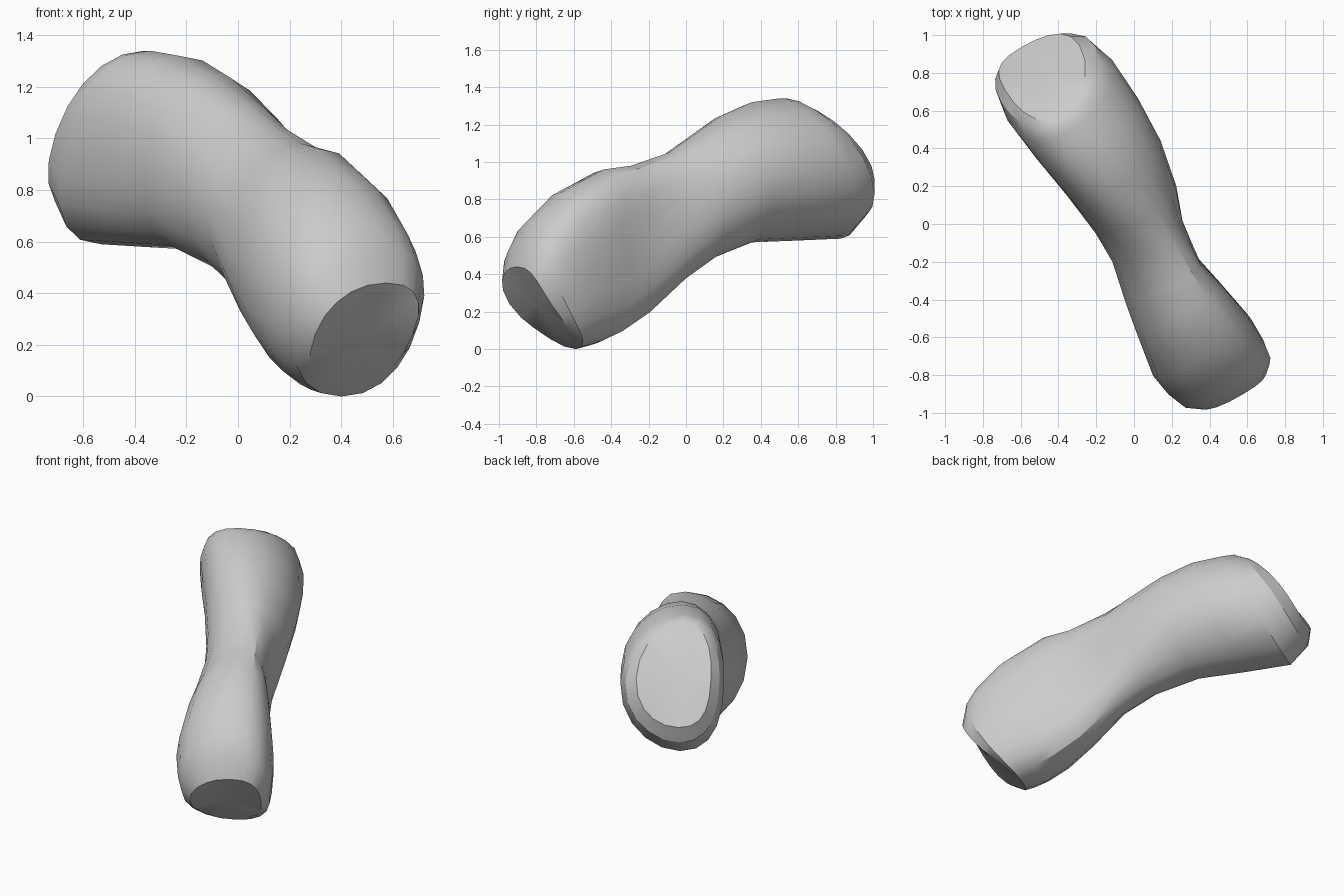
import bpy, bmesh, math
from mathutils import Vector

cube = bpy.data.objects.get("Cube")
if cube:
    bpy.data.objects.remove(cube)

# Horizontal direction of the bone and the direction across it
ALONG = Vector((-0.506, 0.862, 0))
ACROSS = Vector((0.862, 0.506, 0))
SIDES = 20

# Slanted rings: top (along, height), bottom (along, height), side limits,
# sideways bend of crest and keel, bulge of the flanks along the bone, squareness
RINGS = [
    ((-1.07, 0.44), (-0.76, 0.04), (-0.22, 0.22), 0.04, -0.05, 2.3),
    ((-1.03, 0.58), (-0.71, 0.00), (-0.275, 0.27), 0.05, -0.06, 2.2),
    ((-0.96, 0.69), (-0.66, 0.01), (-0.30, 0.28), 0.05, -0.06, 2.2),
    ((-0.79, 0.84), (-0.58, 0.03), (-0.32, 0.28), 0.06, -0.06, 2.2),
    ((-0.54, 0.96), (-0.47, 0.08), (-0.28, 0.235), 0.07, 0, 2.4),
    ((-0.38, 0.98), (-0.30, 0.18), (-0.25, 0.20), 0.09, 0, 2.2),
    ((-0.15, 1.05), (-0.08, 0.36), (-0.20, 0.23), 0.06, 0, 2.0),
    ((0.00, 1.13), (0.12, 0.48), (-0.20, 0.295), 0.00, 0, 2.0),
    ((0.22, 1.25), (0.40, 0.57), (-0.23, 0.345), -0.05, 0, 2.0),
    ((0.42, 1.32), (0.70, 0.58), (-0.27, 0.355), -0.06, 0, 2.1),
    ((0.60, 1.34), (0.98, 0.59), (-0.30, 0.34), -0.06, 0.02, 2.1),
    ((0.65, 1.34), (1.09, 0.70), (-0.28, 0.30), -0.05, 0.05, 2.1),
    ((0.69, 1.32), (1.11, 0.81), (-0.23, 0.23), -0.04, 0.06, 2.2),
]


def power(value, squareness):
    return math.copysign(abs(value) ** (2 / squareness), value)


def ring_points(top, bottom, limits, bend, bulge, squareness):
    top, bottom = Vector(top), Vector(bottom)
    middle, half = (top + bottom) / 2, (top - bottom) / 2
    centre, reach = sum(limits) / 2, (limits[1] - limits[0]) / 2
    for i in range(SIDES):
        angle = math.tau * i / SIDES
        side, rise = power(math.cos(angle), squareness), power(math.sin(angle), squareness)
        u, z = middle + half * rise
        u += bulge * (1 - rise * rise)
        s = centre + reach * side + bend * rise * rise
        yield ALONG * u + ACROSS * s + Vector((0, 0, z))


# Bone: rings joined from the front knuckle to the back joint
bm = bmesh.new()
rings = [[bm.verts.new(p) for p in ring_points(*ring)] for ring in RINGS]
for a, b in zip(rings, rings[1:]):
    for i in range(SIDES):
        j = (i + 1) % SIDES
        bm.faces.new((a[i], a[j], b[j], b[i]))

# Joint surfaces: a fan closing each end
for ring in (rings[0], rings[-1]):
    hub = bm.verts.new(sum((v.co for v in ring), Vector()) / SIDES)
    for i in range(SIDES):
        bm.faces.new((ring[i], ring[(i + 1) % SIDES], hub))

bmesh.ops.recalc_face_normals(bm, faces=bm.faces)
mesh = bpy.data.meshes.new("toe_bone")
bm.to_mesh(mesh)
bm.free()
bone = bpy.data.objects.new("toe_bone", mesh)
bpy.context.collection.objects.link(bone)

# Plain grey bone surface
grey = bpy.data.materials.new("bone_grey")
grey.use_nodes = True
colour = (0.6, 0.6, 0.6, 1)
grey.diffuse_color = colour
grey.node_tree.nodes["Principled BSDF"].inputs["Base Color"].default_value = colour
mesh.materials.append(grey)

bpy.context.view_layer.objects.active = bone
bone.select_set(True)
bpy.ops.object.shade_smooth_by_angle(angle=math.radians(30))
